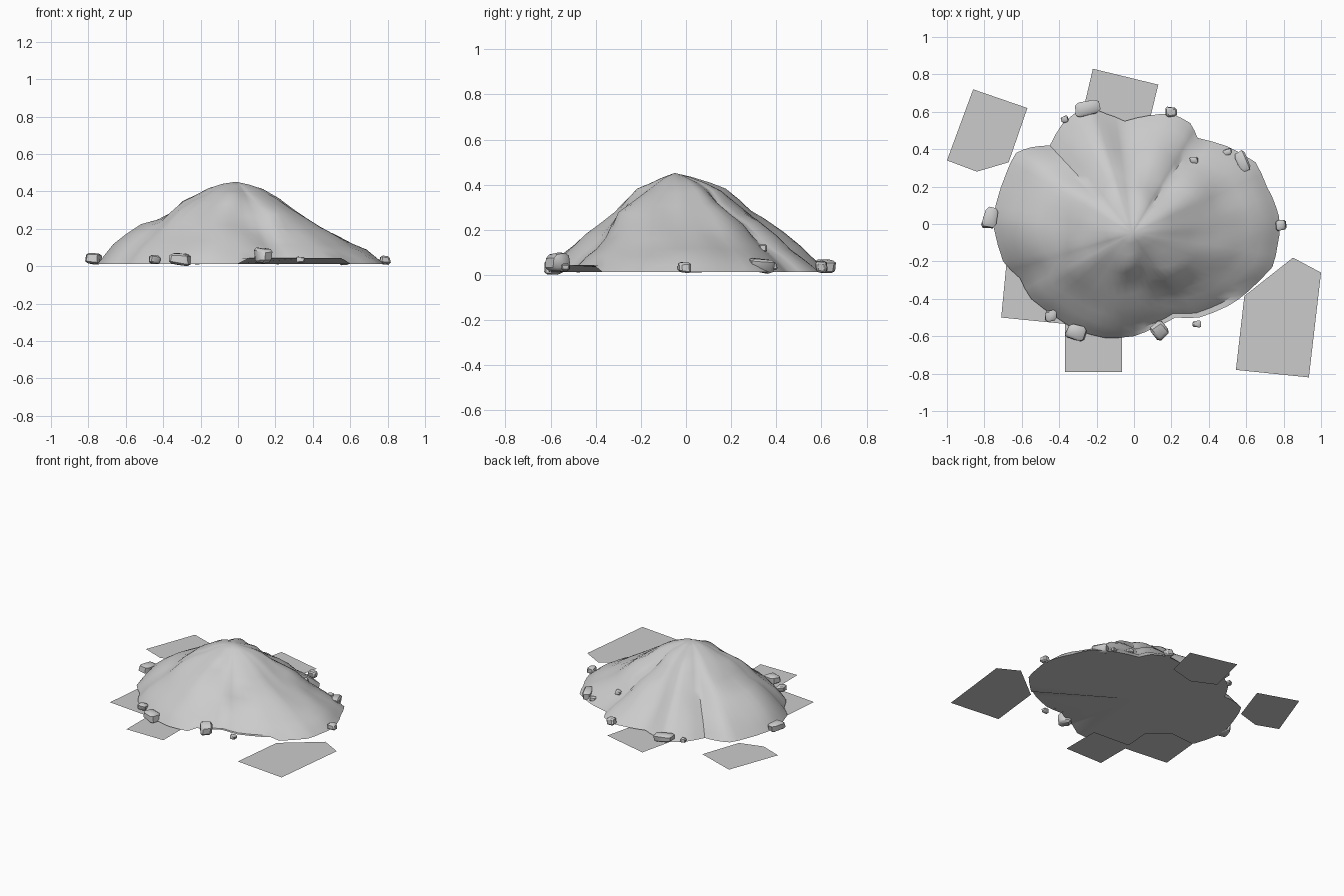
import bpy, bmesh, math, random
from mathutils import Vector, noise

if "Cube" in bpy.data.objects:
    bpy.data.objects.remove(bpy.data.objects["Cube"])

random.seed(4)


def finish(name, bm, angle=None):
    bmesh.ops.recalc_face_normals(bm, faces=bm.faces)
    me = bpy.data.meshes.new(name)
    bm.to_mesh(me)
    bm.free()
    ob = bpy.data.objects.new(name, me)
    bpy.context.collection.objects.link(ob)
    if angle:
        bpy.ops.object.select_all(action='DESELECT')
        ob.select_set(True)
        bpy.context.view_layer.objects.active = ob
        bpy.ops.object.shade_smooth_by_angle(angle=math.radians(angle))
    return ob


# Mound: irregular ground outline and four slope profiles blended by direction
OUTLINE = [(.78, 0), (.76, .09), (.71, .2), (.65, .33), (.5, .415), (.34, .46),
           (.3, .54), (.2, .59), (.08, .58), (-.05, .55), (-.15, .59), (-.26, .63),
           (-.38, .54), (-.45, .42), (-.55, .41), (-.63, .38), (-.68, .28),
           (-.74, .1), (-.75, -.02), (-.7, -.2), (-.61, -.29), (-.55, -.4),
           (-.4, -.51), (-.3, -.57), (-.15, -.61), (0, -.6), (.12, -.55),
           (.22, -.5), (.35, -.5), (.5, -.44), (.6, -.37), (.74, -.23), (.77, -.1)]
STEPS = [0, .15, .3, .45, .6, .75, .88, 1]
SLOPES = [[.45, .43, .37, .28, .2, .135, .085, .013],    # right
          [.45, .43, .38, .31, .24, .14, .075, .013],    # back
          [.45, .435, .38, .325, .25, .205, .12, .013],  # left
          [.45, .425, .385, .30, .21, .145, .085, .013]]  # front
PEAK = Vector((-.01, -.05, 0))


def height(t, ang):
    k = min(int(i) for i in range(7) if t <= STEPS[i + 1])
    f = (t - STEPS[k]) / (STEPS[k + 1] - STEPS[k])
    q = (ang / (math.pi / 2)) % 4
    i, w = int(q) % 4, q % 1
    col = [s[k] * (1 - f) + s[k + 1] * f for s in SLOPES]
    return col[i] * (1 - w) + col[(i + 1) % 4] * w


bm = bmesh.new()
rim = []
for i, p in enumerate(OUTLINE):
    a, b = Vector((*p, 0)), Vector((*OUTLINE[(i + 1) % len(OUTLINE)], 0))
    rim += [a, (a + b) / 2 * 1.005]
T = [.1, .2, .3, .4, .5, .6, .7, .8, .88, .95, 1]
rings = []
for t in T:
    ring = []
    for p in rim:
        d = p - PEAK
        ang = math.atan2(d.y, d.x)
        co = PEAK + d * t
        co.z = height(t, ang)
        amp = math.sin(math.pi * t)
        co.z += .022 * amp * noise.noise(co * 6 + Vector((3, 1, 7)))
        out = .05 * amp * noise.noise(co * 5 + Vector((9, 4, 2)))
        co += d.normalized() * out
        if t == 1 and .02 < p.x < .58 and p.y < -.3:   # lifted front edge
            co.z = .043
        ring.append(bm.verts.new(co))
    rings.append(ring)
n = len(rim)
top = bm.verts.new(PEAK + Vector((0, 0, .452)))
base = bm.verts.new((0, 0, .013))
for i in range(n):
    j = (i + 1) % n
    bm.faces.new((top, rings[0][i], rings[0][j]))
    bm.faces.new((base, rings[-1][j], rings[-1][i]))
    for r, s in zip(rings, rings[1:]):
        bm.faces.new((r[i], s[i], s[j], r[j]))
finish("dirt_mound", bm, 40)

# Flat ground patches around the mound
PATCHES = [
    [(-.86, .72), (-1, .34), (-.84, .28), (-.67, .33), (-.57, .62)],
    [(-.22, .83), (-.29, .53), (-.12, .45), (.07, .5), (.13, .745)],
    [(-.68, -.19), (-.71, -.50), (-.36, -.535), (-.34, -.28), (-.48, -.17)],
    [(-.37, -.48), (-.37, -.79), (-.065, -.79), (-.065, -.5)],
    [(.85, -.18), (.59, -.385), (.545, -.78), (.935, -.82), (1, -.26)]]
for k, pts in enumerate(PATCHES):
    bm = bmesh.new()
    bm.faces.new([bm.verts.new((x, y, 0)) for x, y in pts])
    finish(f"ground_patch_{k + 1}", bm)

# Loose stones: x, y, z, length, width, height, turn
STONES = [(-.25, .62, .04, .12, .07, .05, 10), (.2, .6, .035, .055, .05, .05, 0),
          (-.37, .56, .03, .035, .035, .03, 20), (.32, .34, .12, .04, .035, .03, 10),
          (.5, .385, .04, .04, .035, .03, 15), (.58, .335, .04, .1, .06, .055, 110),
          (.785, -.01, .035, .055, .055, .045, 10), (-.77, .03, .04, .11, .07, .05, 75),
          (-.445, -.49, .035, .06, .05, .045, 10), (-.31, -.58, .04, .1, .08, .06, -20),
          (.135, -.57, .055, .1, .075, .08, -50), (.335, -.535, .035, .04, .035, .03, 0)]
for k, (x, y, z, sx, sy, sz, turn) in enumerate(STONES):
    bm = bmesh.new()
    bmesh.ops.create_cube(bm, size=1)
    for v in bm.verts:
        v.co += Vector([random.uniform(-.12, .12) for _ in range(3)])
    bmesh.ops.bevel(bm, geom=bm.edges[:], offset=.18, segments=1,
                    profile=.5, affect='EDGES')
    for v in bm.verts:
        v.co = Vector((v.co.x * sx, v.co.y * sy, v.co.z * sz))
    ob = finish(f"stone_{k + 1}", bm, 40)
    ob.location = (x, y, z)
    ob.rotation_euler = (0, math.radians(random.uniform(-8, 8)), math.radians(turn))
